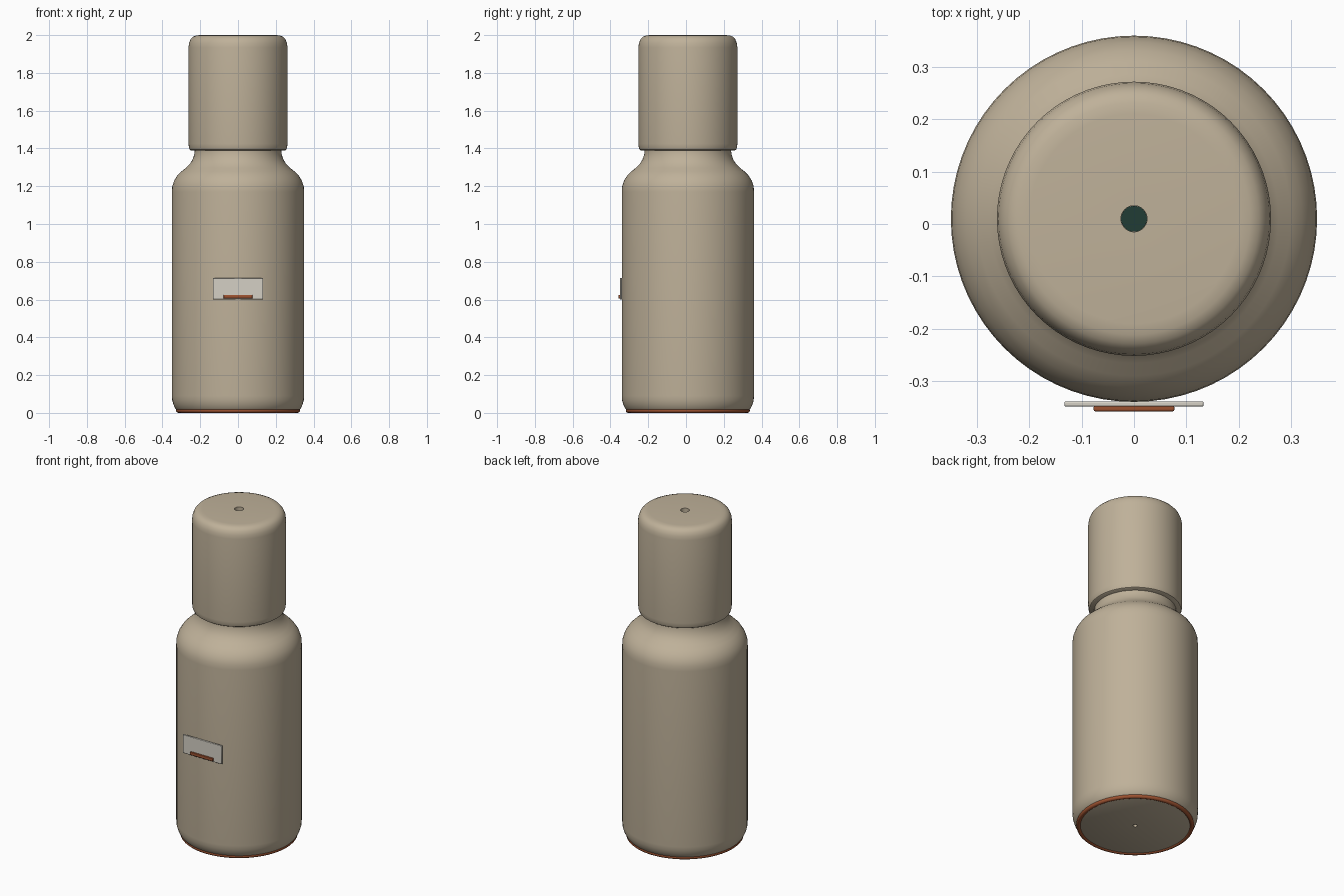
import bpy, bmesh, math

if "Cube" in bpy.data.objects:
    bpy.data.objects.remove(bpy.data.objects["Cube"])

CY = 0.01  # bottle axis offset in y


def material(name, rgb):
    m = bpy.data.materials.new(name)
    m.diffuse_color = (*rgb, 1)
    m.use_nodes = True
    m.node_tree.nodes["Principled BSDF"].inputs["Base Color"].default_value = m.diffuse_color
    return m


SAND = material("sand", (0.52, 0.44, 0.32))
RUST = material("rust", (0.34, 0.085, 0.03))
IVORY = material("ivory", (0.66, 0.63, 0.56))
GREEN = material("dark_green", (0.015, 0.045, 0.035))


def finish(obj, mat, angle=35):
    obj.data.materials.append(mat)
    bpy.ops.object.select_all(action='DESELECT')
    obj.select_set(True)
    bpy.context.view_layer.objects.active = obj
    bpy.ops.object.shade_smooth_by_angle(angle=math.radians(angle))
    return obj


def lathe(name, profile, mat, steps=72):
    """Revolve (radius, z) points about the bottle axis."""
    bm = bmesh.new()
    vs = [bm.verts.new((r, 0, z)) for r, z in profile]
    es = [bm.edges.new(p) for p in zip(vs, vs[1:])]
    bmesh.ops.spin(bm, geom=vs + es, cent=(0, 0, 0), axis=(0, 0, 1),
                   angle=math.tau, steps=steps)
    bmesh.ops.remove_doubles(bm, verts=bm.verts, dist=1e-5)
    bmesh.ops.recalc_face_normals(bm, faces=bm.faces)
    me = bpy.data.meshes.new(name)
    bm.to_mesh(me)
    bm.free()
    obj = bpy.data.objects.new(name, me)
    obj.location.y = CY
    bpy.context.collection.objects.link(obj)
    return finish(obj, mat)


def plate(name, x, y0, y1, z0, z1, mat, bevel):
    """Bevelled box, symmetric in x."""
    bpy.ops.mesh.primitive_cube_add(size=1, location=(0, (y0 + y1) / 2, (z0 + z1) / 2))
    obj = bpy.context.object
    obj.name = name
    obj.scale = (2 * x, y1 - y0, z1 - z0)
    bpy.ops.object.transform_apply(location=False, rotation=False, scale=True)
    mod = obj.modifiers.new("soft_edges", 'BEVEL')
    mod.width, mod.segments = bevel, 2
    return finish(obj, mat)


# Body with base dimple, soft foot, shoulder and neck
lathe("bottle_body", [
    (0, 0.02), (0.012, 0.02), (0.012, 0.006), (0.31, 0.006), (0.322, 0.012),
    (0.333, 0.025), (0.342, 0.045), (0.348, 0.065), (0.35, 0.09),
    (0.35, 1.17), (0.348, 1.20), (0.338, 1.23), (0.321, 1.257), (0.30, 1.278),
    (0.276, 1.297), (0.255, 1.318), (0.241, 1.34), (0.232, 1.365),
    (0.229, 1.385), (0.229, 1.42), (0, 1.42)], SAND)

# Cap with rounded rims and a small hole in the top
lathe("cap", [
    (0, 1.39), (0.25, 1.39), (0.256, 1.394), (0.26, 1.405), (0.262, 1.425),
    (0.262, 1.935), (0.259, 1.958), (0.251, 1.978), (0.239, 1.991),
    (0.222, 1.998), (0.20, 2.0), (0.025, 2.0), (0.025, 1.94), (0, 1.94)], SAND)

# Dark floor of the cap hole
lathe("cap_hole_floor", [(0, 1.938), (0.0248, 1.938), (0.0248, 1.943), (0, 1.943)],
      GREEN, 32)

# Coloured ring around the foot
bpy.ops.mesh.primitive_torus_add(location=(0, CY, 0.0125), major_radius=0.316,
                                 minor_radius=0.0125, major_segments=72, minor_segments=12)
bpy.context.object.name = "foot_ring"
finish(bpy.context.object, RUST)

# Label plate and its accent bar
plate("label_plate", 0.133, -0.349, -0.339, 0.60, 0.714, IVORY, 0.003)
plate("label_bar", 0.077, -0.358, -0.347, 0.606, 0.625, RUST, 0.003)
